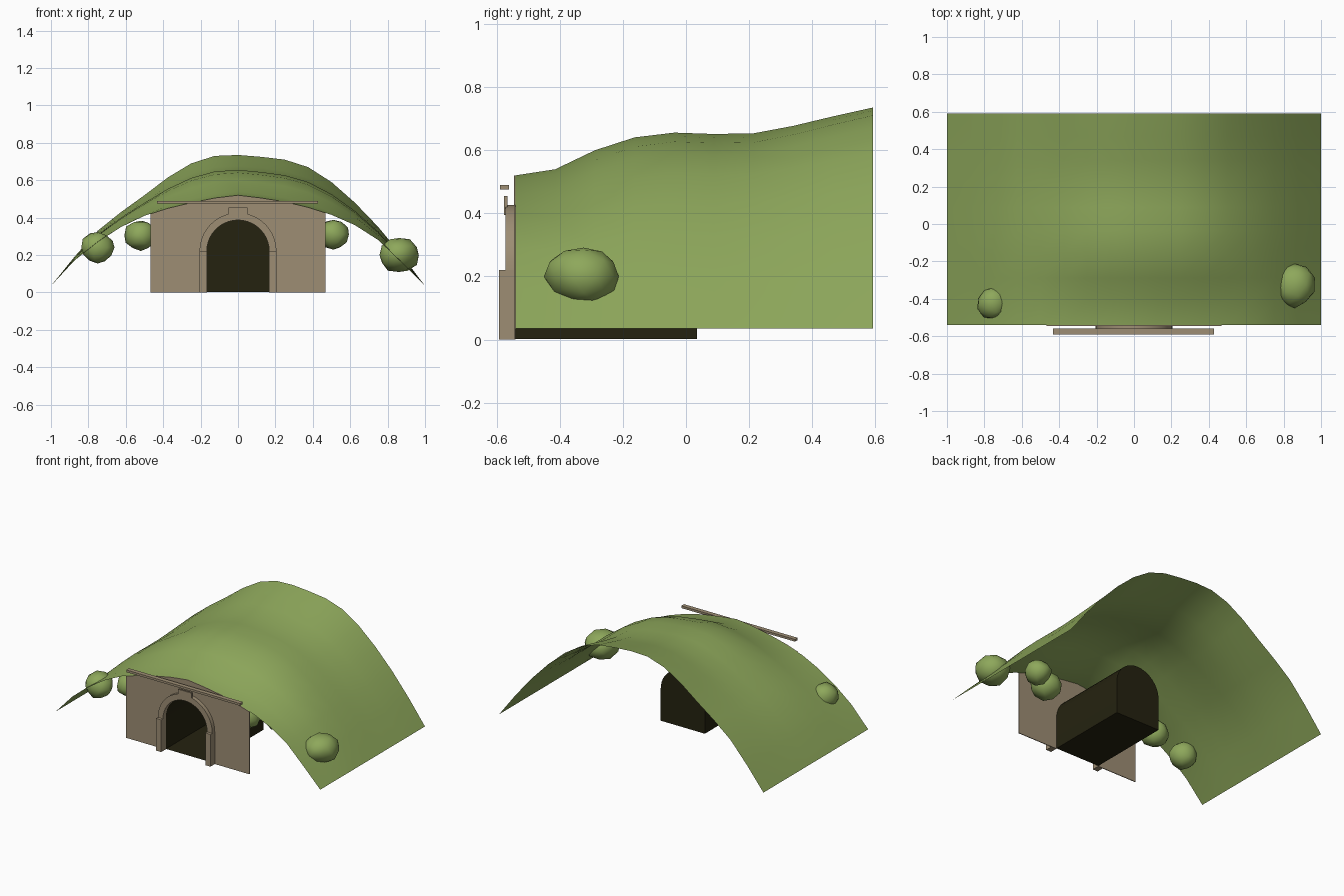
import bpy, bmesh, math, random

random.seed(4)
cube = bpy.data.objects.get("Cube")
if cube:
    bpy.data.objects.remove(cube, do_unlink=True)


def material(name, rgb):
    m = bpy.data.materials.new(name)
    m.use_nodes = True
    m.diffuse_color = (*rgb, 1)
    m.node_tree.nodes["Principled BSDF"].inputs["Base Color"].default_value = (*rgb, 1)
    return m


grass = material("grass green", (0.27, 0.39, 0.105))
stone = material("tan stone", (0.34, 0.27, 0.175))
dark = material("dark tunnel", (0.018, 0.016, 0.005))


def finish(name, bm, mat, smooth=None):
    mesh = bpy.data.meshes.new(name)
    bm.to_mesh(mesh)
    bm.free()
    mesh.materials.append(mat)
    ob = bpy.data.objects.new(name, mesh)
    bpy.context.collection.objects.link(ob)
    if smooth:
        bpy.ops.object.select_all(action='DESELECT')
        ob.select_set(True)
        bpy.context.view_layer.objects.active = ob
        bpy.ops.object.shade_smooth_by_angle(angle=math.radians(smooth))
    return ob


def prism(name, outline, y0, y1, mat, open_front=False, smooth=None):
    """Extrude an (x, z) outline from y0 (front) to y1 (back)."""
    bm = bmesh.new()
    front = bm.faces.new([bm.verts.new((x, y0, z)) for x, z in outline])
    geom = bmesh.ops.extrude_face_region(bm, geom=[front], use_keep_orig=True)["geom"]
    for v in geom:
        if isinstance(v, bmesh.types.BMVert):
            v.co.y = y1
    bmesh.ops.recalc_face_normals(bm, faces=bm.faces)
    if open_front:
        bmesh.ops.delete(bm, geom=[front], context='FACES_ONLY')
    return finish(name, bm, mat, smooth)


def box(name, x0, x1, y0, y1, z0, z1, mat):
    return prism(name, [(x0, z0), (x1, z0), (x1, z1), (x0, z1)], y0, y1, mat)


def arc(r, steps=20):
    """Half circle from right to left above the spring line."""
    return [(r * math.cos(math.pi * i / steps), SPRING + r * math.sin(math.pi * i / steps))
            for i in range(steps + 1)]


FRONT, BACK, SPRING = -0.54, 0.592, 0.22
R_IN, R_OUT, WALL = 0.167, 0.206, 0.467

# Hill sheet: front and back height profiles blended along y
front_z = [.035, .17, .27, .35, .41, .45, .48, .505, .52,
           .505, .485, .455, .415, .36, .28, .16, .035]
back_z = [.035, .19, .33, .43, .52, .615, .69, .73, .735,
          .725, .71, .67, .59, .48, .35, .2, .035]
blend = [0, .09, .37, .56, .63, .61, .62, .73, .87, 1]

bm = bmesh.new()
rows = []
for j, w in enumerate(blend):
    y = FRONT + (BACK - FRONT) * j / (len(blend) - 1)
    rows.append([bm.verts.new((-1 + i / 8, y, a + (b - a) * w))
                 for i, (a, b) in enumerate(zip(front_z, back_z))])
for r0, r1 in zip(rows, rows[1:]):
    for i in range(len(r0) - 1):
        bm.faces.new((r0[i], r0[i + 1], r1[i + 1], r1[i]))
finish("hill", bm, grass, 180)


def edge_height(x):
    t = (x + 1) * 8
    i = int(t)
    return front_z[i] + (front_z[i + 1] - front_z[i]) * (t - i)


# Portal wall: top follows the front edge of the hill, arch cut out
top = [-WALL] + [i / 8 for i in range(-3, 4)] + [WALL]
outline = [(-WALL, 0)] + [(x, edge_height(x)) for x in top] + [(WALL, 0), (R_IN, 0)]
outline += arc(R_IN) + [(-R_IN, 0)]
prism("portal_wall", outline, FRONT - 0.005, FRONT, stone)

# Arch surround, columns, keystone and cornice
prism("arch_surround", arc(R_OUT) + arc(R_IN)[::-1], -0.572, FRONT, stone, smooth=30)
for side, s in (("left", 1), ("right", -1)):
    xs = sorted((s * R_IN, s * R_OUT))
    box(side + "_column", *xs, -0.592, FRONT, 0, SPRING, stone)
box("keystone", -0.05, 0.05, -0.576, -0.565, 0.395, 0.455, stone)
box("cornice", -0.432, 0.428, -0.59, -0.56, 0.475, 0.49, stone)

# Tunnel, open at the front
prism("tunnel", [(R_IN, 0.002)] + arc(R_IN) + [(-R_IN, 0.002)], FRONT, 0.035,
      dark, open_front=True, smooth=30)

# Bushes: centre and radii
bushes = [
    ((0.86, -0.325, 0.2), (0.108, 0.12, 0.095)),
    ((-0.75, -0.425, 0.24), (0.09, 0.09, 0.085)),
    ((-0.52, -0.42, 0.305), (0.087, 0.09, 0.085)),
    ((0.51, -0.305, 0.31), (0.083, 0.085, 0.078)),
    ((0.35, -0.42, 0.325), (0.1, 0.095, 0.09)),
]
for n, (centre, radii) in enumerate(bushes):
    bm = bmesh.new()
    bmesh.ops.create_icosphere(bm, subdivisions=2, radius=1)
    for v in bm.verts:
        k = random.uniform(0.92, 1.06)
        v.co = [c + r * k * p for c, r, p in zip(centre, radii, v.co)]
    finish(f"bush_{n + 1}", bm, grass, 180)
